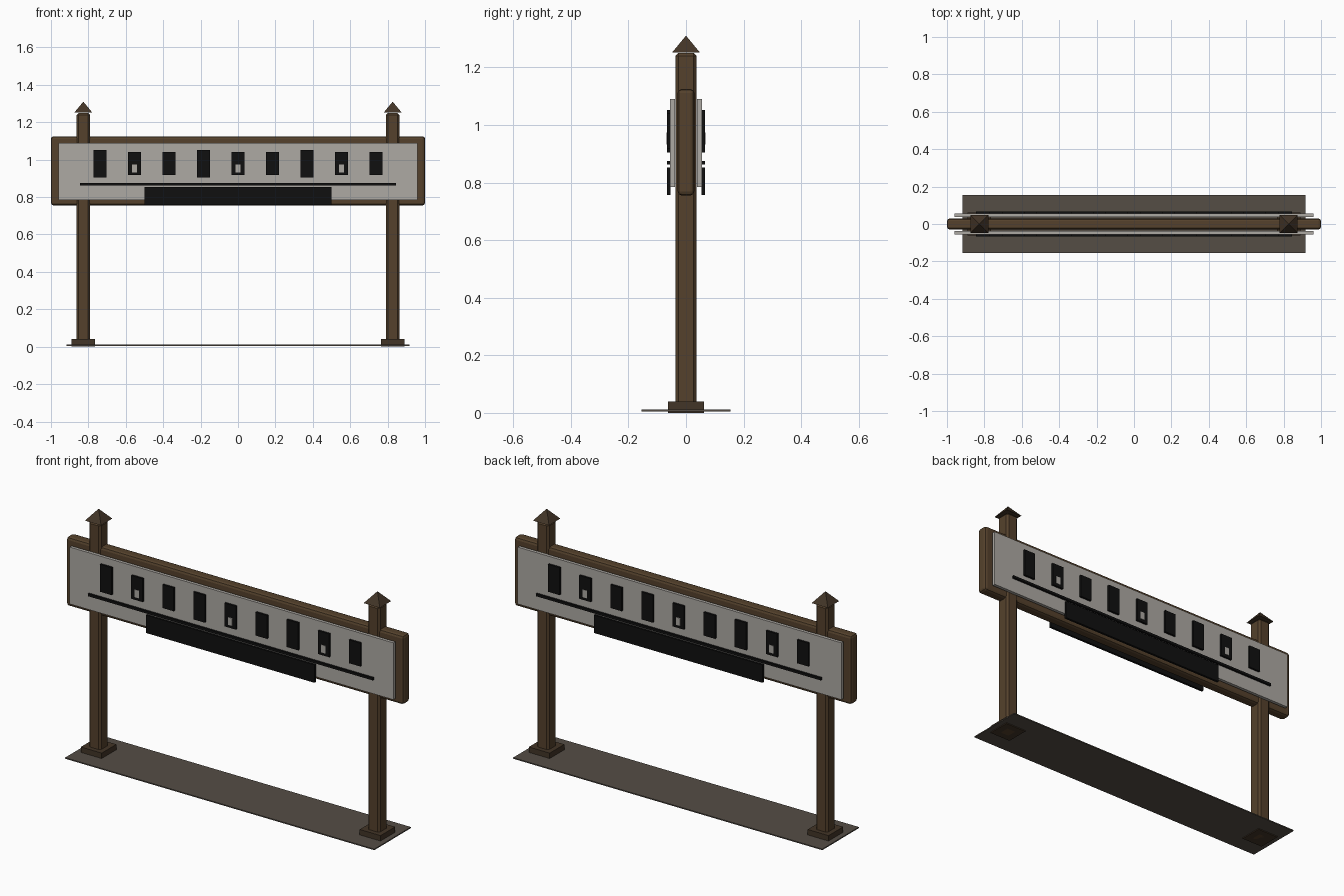
import bpy, math

if "Cube" in bpy.data.objects:
    bpy.data.objects.remove(bpy.data.objects["Cube"])


def material(name, rgb):
    m = bpy.data.materials.new(name)
    m.diffuse_color = (*rgb, 1)
    m.use_nodes = True
    m.node_tree.nodes["Principled BSDF"].inputs["Base Color"].default_value = m.diffuse_color
    return m


WOOD = material("wood", (0.09, 0.053, 0.025))
DARK_WOOD = material("dark_wood", (0.055, 0.035, 0.02))
PANEL = material("panel_paint", (0.42, 0.40, 0.37))
BLACK = material("black_paint", (0.005, 0.005, 0.005))
EARTH = material("earth", (0.09, 0.075, 0.06))


def box(name, x, y, z, mat, bevel=0, segments=1):
    """Box from (min, max) pairs on each axis."""
    spans = (x, y, z)
    bpy.ops.mesh.primitive_cube_add(size=1, location=[(a + b) / 2 for a, b in spans])
    ob = bpy.context.object
    ob.name = name
    ob.scale = [abs(b - a) for a, b in spans]
    bpy.ops.object.transform_apply(location=False, rotation=False, scale=True)
    ob.data.materials.append(mat)
    if bevel:
        mod = ob.modifiers.new("bevel", "BEVEL")
        mod.width = bevel
        mod.segments = segments
    return ob


# Ground strip and wooden backing board
box("ground_strip", (-0.917, 0.917), (-0.155, 0.155), (0.005, 0.011), EARTH)
box("backing_board", (-1, 1), (-0.029, 0.029), (0.755, 1.125), WOOD, 0.014, 2)

# Posts with feet and pyramid caps
for side, x in (("left", -0.827), ("right", 0.827)):
    box(side + "_post", (x - 0.036, x + 0.036), (-0.037, 0.037), (0.0, 1.25), WOOD, 0.011)
    box(side + "_foot", (x - 0.062, x + 0.062), (-0.062, 0.062), (0, 0.04), DARK_WOOD)
    bpy.ops.mesh.primitive_cone_add(vertices=4, radius1=0.048 * math.sqrt(2), radius2=0,
                                    depth=0.058, location=(x, 0, 1.281),
                                    rotation=(0, 0, math.pi / 4))
    cap = bpy.context.object
    cap.name = side + "_cap"
    cap.data.materials.append(DARK_WOOD)

# Both faces carry the same panel layout, turned half way round (s flips x and y)
for face, s in (("front", 1), ("back", -1)):
    def plate(name, x0, x1, d0, d1, z, mat):
        box(face + "_" + name, sorted((s * x0, s * x1)), sorted((-s * d0, -s * d1)), z, mat)

    plate("panel", -0.96, 0.96, 0.038, 0.055, (0.785, 1.09), PANEL)
    plate("rule", -0.845, 0.845, 0.054, 0.066, (0.862, 0.875), BLACK)
    plate("lower_plaque", -0.5, 0.5, 0.054, 0.066, (0.757, 0.853), BLACK)
    # Row of blank blocks: tall, notched, short repeating
    for i in range(9):
        x = (i - 4) * 0.1845
        z = (0.905, 1.052) if i % 3 == 0 else (0.917, 1.042)
        plate(f"block_{i + 1}", x - 0.034, x + 0.034, 0.054, 0.066, z, BLACK)
        if i % 3 == 1:
            plate(f"inset_{i + 1}", x - 0.013, x + 0.013, 0.060, 0.068, (0.932, 0.973), PANEL)
